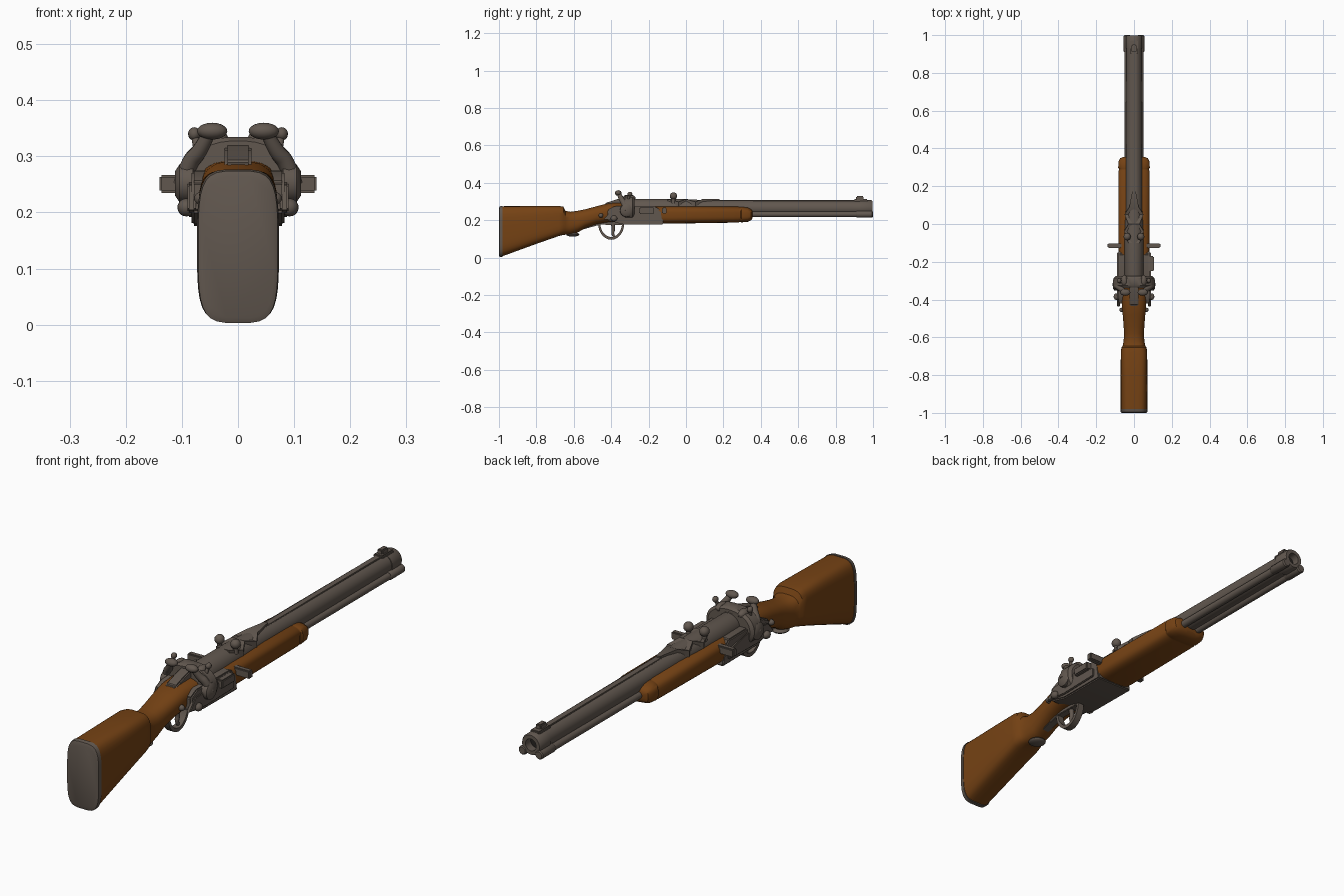
import bpy, bmesh, math
from mathutils import Vector

if "Cube" in bpy.data.objects:
    bpy.data.objects.remove(bpy.data.objects["Cube"])


def material(name, rgb):
    m = bpy.data.materials.new(name)
    m.diffuse_color = (*rgb, 1)
    m.use_nodes = True
    m.node_tree.nodes["Principled BSDF"].inputs["Base Color"].default_value = m.diffuse_color
    return m


WOOD = material("brown_wood", (0.18, 0.055, 0.007))
STEEL = material("worn_steel", (0.12, 0.096, 0.078))
DARK = material("dark_bore", (0.02, 0.017, 0.015))


def finish(name, bm, mat):
    bmesh.ops.recalc_face_normals(bm, faces=bm.faces)
    me = bpy.data.meshes.new(name)
    bm.to_mesh(me)
    bm.free()
    me.materials.append(mat)
    ob = bpy.data.objects.new(name, me)
    bpy.context.collection.objects.link(ob)
    me.shade_smooth()
    me.set_sharp_from_angle(angle=math.radians(35))
    return ob


def loft(name, mat, sections, n=32):
    """Sections (y, z low, z high, half width, squareness) joined along y."""
    bm = bmesh.new()
    rings = []
    for y, lo, hi, w, p in sections:
        ring = []
        for i in range(n):
            a = 2 * math.pi * (i + 0.5) / n
            c, s = math.cos(a), math.sin(a)
            x = w * math.copysign(abs(c) ** (2 / p), c)
            z = (lo + hi) / 2 + (hi - lo) / 2 * math.copysign(abs(s) ** (2 / p), s)
            ring.append(bm.verts.new((x, y, z)))
        rings.append(ring)
    for a, b in zip(rings, rings[1:]):
        for i in range(n):
            j = (i + 1) % n
            bm.faces.new((a[i], a[j], b[j], b[i]))
    bm.faces.new(rings[0])
    bm.faces.new(rings[-1])
    return finish(name, bm, mat)


def lathe(name, mat, profile, center, axis="Y", n=24):
    """Turn (distance, radius) pairs about an axis through center."""
    bm = bmesh.new()
    rings = []
    for d, r in profile:
        ring = []
        for i in range(n):
            a = 2 * math.pi * i / n
            u, v = r * math.cos(a), r * math.sin(a)
            off = {"Y": (u, d, v), "X": (d, u, v), "Z": (u, v, d)}[axis]
            ring.append(bm.verts.new(Vector(center) + Vector(off)))
        rings.append(ring)
    for a, b in zip(rings, rings[1:]):
        for i in range(n):
            j = (i + 1) % n
            bm.faces.new((a[i], a[j], b[j], b[i]))
    bm.faces.new(rings[0])
    bm.faces.new(rings[-1])
    return finish(name, bm, mat)


def box(name, center, size, mat=STEEL, bevel=0.004):
    bm = bmesh.new()
    bmesh.ops.create_cube(bm, size=1)
    for v in bm.verts:
        v.co = Vector([v.co[i] * size[i] + center[i] for i in range(3)])
    bmesh.ops.bevel(bm, geom=bm.edges[:], offset=bevel, segments=2, affect='EDGES')
    return finish(name, bm, mat)


def ball(name, center, size, mat=STEEL):
    bm = bmesh.new()
    bmesh.ops.create_uvsphere(bm, u_segments=16, v_segments=10, radius=1)
    for v in bm.verts:
        v.co = Vector([v.co[i] * size[i] + center[i] for i in range(3)])
    return finish(name, bm, mat)


def plate(name, outline, x0, x1, bevel=0.005):
    """Side outline of (y, z) points, extruded across x."""
    bm = bmesh.new()
    f = bm.faces.new([bm.verts.new((x0, y, z)) for y, z in outline])
    ext = bmesh.ops.extrude_face_region(bm, geom=[f])
    for v in ext["geom"]:
        if isinstance(v, bmesh.types.BMVert):
            v.co.x = x1
    bmesh.ops.bevel(bm, geom=bm.edges[:], offset=bevel, segments=2, affect='EDGES')
    return finish(name, bm, STEEL)


def rod(name, points, radius):
    """Smooth bent rod; points carry a relative thickness."""
    cu = bpy.data.curves.new(name, 'CURVE')
    cu.dimensions = '3D'
    cu.bevel_depth = radius
    cu.bevel_resolution = 3
    cu.use_fill_caps = True
    sp = cu.splines.new('NURBS')
    sp.points.add(len(points) - 1)
    for p, (x, y, z, t) in zip(sp.points, points):
        p.co = (x, y, z, 1)
        p.radius = t
    sp.order_u = 3
    sp.use_endpoint_u = True
    sp.resolution_u = 6
    cu.materials.append(STEEL)
    ob = bpy.data.objects.new(name, cu)
    bpy.context.collection.objects.link(ob)
    return ob


# Stock, butt plate and grip cap
loft("stock", WOOD, [
    (-0.985, 0.006, 0.274, 0.071, 4), (-0.97, 0.011, 0.275, 0.071, 4),
    (-0.80, 0.073, 0.276, 0.071, 4), (-0.68, 0.115, 0.276, 0.070, 4),
    (-0.655, 0.121, 0.272, 0.067, 3.5), (-0.645, 0.122, 0.25, 0.06, 3),
    (-0.62, 0.122, 0.245, 0.055, 2.6), (-0.58, 0.133, 0.25, 0.053, 2.5),
    (-0.54, 0.157, 0.258, 0.055, 2.5), (-0.48, 0.178, 0.274, 0.060, 2.5),
    (-0.41, 0.190, 0.292, 0.066, 2.5), (-0.34, 0.190, 0.292, 0.068, 3)])
loft("butt_plate", STEEL, [
    (-1.0, 0.012, 0.264, 0.064, 4), (-0.996, 0.003, 0.274, 0.071, 4),
    (-0.98, 0.004, 0.277, 0.073, 4)])
ball("grip_cap", (0, -0.605, 0.123), (0.035, 0.035, 0.011))

# Fore-end and its nose groove
loft("fore_end", WOOD, [
    (-0.27, 0.187, 0.272, 0.078, 3.5), (-0.10, 0.181, 0.276, 0.082, 3.5),
    (0.28, 0.187, 0.273, 0.083, 3.5), (0.285, 0.189, 0.271, 0.080, 3.5),
    (0.292, 0.189, 0.271, 0.080, 3.5), (0.297, 0.188, 0.272, 0.084, 3.5),
    (0.33, 0.191, 0.268, 0.082, 3.5), (0.348, 0.199, 0.26, 0.074, 3.2),
    (0.356, 0.21, 0.25, 0.055, 3)])

# Barrel, side tubes and muzzle
Z = 0.264
lathe("barrel", STEEL, [(-0.32, 0.046), (-0.30, 0.05), (-0.03, 0.05), (0.10, 0.043),
      (0.93, 0.040), (0.93, 0.043), (0.99, 0.043), (0.997, 0.039), (0.997, 0.024),
      (0.96, 0.024)], (0, 0, Z), n=32)
lathe("bore", DARK, [(0.961, 0.023), (0.965, 0.023)], (0, 0, Z))
box("top_rib", (0, 0.50, 0.302), (0.026, 0.80, 0.010), bevel=0.002)
for s in (-1, 1):
    lathe("side_tube", STEEL, [(0.10, 0.015), (0.93, 0.015)], (s * 0.036, 0, 0.231), n=16)
    lathe("tube_end", STEEL, [(0.91, 0.015), (0.915, 0.018), (0.995, 0.018), (1.0, 0.014)],
          (s * 0.037, 0, 0.232), n=16)
box("front_sight_base", (0, 0.935, 0.305), (0.042, 0.075, 0.014))
box("front_sight", (0, 0.93, 0.317), (0.024, 0.04, 0.024))

# Rear sight: spear-shaped base with two knobs
bm = bmesh.new()
half = [(-0.10, 0.03), (-0.04, 0.052), (0.0, 0.03), (0.05, 0.05), (0.09, 0.025), (0.18, 0.008)]
vs = [bm.verts.new((x, y, 0.313 if x < 0.045 else 0.298)) for y, x in half]
ws = [bm.verts.new((-x, y, 0.313 if x < 0.045 else 0.298)) for y, x in half]
for i in range(len(half) - 1):
    bm.faces.new((vs[i], vs[i + 1], ws[i + 1], ws[i]))
ext = bmesh.ops.extrude_face_region(bm, geom=bm.faces[:])
for v in ext["geom"]:
    if isinstance(v, bmesh.types.BMVert):
        v.co.z -= 0.025
finish("rear_sight_base", bm, STEEL)
for s in (-1, 1):
    lathe("sight_post", STEEL, [(0.29, 0.011), (0.32, 0.009)], (s * 0.036, -0.067, 0), "Z", 12)
    ball("sight_knob", (s * 0.036, -0.067, 0.329), (0.019, 0.02, 0.019))

# Receiver
plate("receiver", [(-0.42, 0.20), (-0.34, 0.178), (-0.12, 0.176), (-0.13, 0.245),
                   (-0.16, 0.272), (-0.38, 0.275), (-0.42, 0.255)], -0.083, 0.083)
plate("tang", [(-0.44, 0.278), (-0.31, 0.29), (-0.27, 0.318), (-0.30, 0.326),
               (-0.36, 0.315), (-0.43, 0.292)], -0.024, 0.024)
loft("breech_flange", STEEL, [(-0.335, 0.19, 0.328, 0.095, 2.2), (-0.325, 0.185, 0.335, 0.108, 2.2),
                              (-0.285, 0.185, 0.335, 0.108, 2.2), (-0.275, 0.19, 0.328, 0.095, 2.2)])
box("cross_bar", (0, -0.115, 0.251), (0.28, 0.024, 0.032))
box("side_catch", (0.092, -0.21, 0.25), (0.026, 0.08, 0.034))

# Hammers and lock parts on both sides
for s in (-1, 1):
    plate("lock_plate", [(-0.44, 0.205), (-0.33, 0.192), (-0.15, 0.196), (-0.15, 0.232),
                         (-0.27, 0.26), (-0.40, 0.25)], s * 0.075, s * 0.09, 0.003)
    lathe("hammer_pivot", STEEL, [(s * 0.08, 0.036), (s * 0.104, 0.034), (s * 0.112, 0.022)],
          (0, -0.318, 0.252), "X")
    rod("hammer_arm", [(s * 0.10, -0.32, 0.25, 1), (s * 0.088, -0.33, 0.29, 1),
                       (s * 0.066, -0.345, 0.31, 0.9), (s * 0.05, -0.36, 0.345, 0.7)], 0.016)
    ball("hammer_spur", (s * 0.046, -0.362, 0.345), (0.027, 0.018, 0.015))
    ball("hammer_nose", (s * 0.05, -0.30, 0.318), (0.018, 0.03, 0.017))
    rod("side_lever", [(s * 0.07, -0.31, 0.29, 1), (s * 0.074, -0.31, 0.32, 1),
                       (s * 0.077, -0.30, 0.338, 1)], 0.007)
    ball("lever_knob", (s * 0.078, -0.30, 0.34), (0.011, 0.013, 0.012))
    ball("lock_screw", (s * 0.092, -0.385, 0.209), (0.016, 0.018, 0.016))
    ball("tang_screw", (s * 0.064, -0.455, 0.225), (0.014, 0.012, 0.012))

# Trigger guard and trigger
bm = bmesh.new()
prev = None
for i in range(25):
    a = math.pi * (1 + i / 24)
    row = []
    for r, x in ((1, -0.014), (1, 0.014), (0.83, 0.014), (0.83, -0.014)):
        row.append(bm.verts.new((x, -0.40 + 0.07 * r * math.cos(a),
                                 0.185 + 0.088 * (r + 0.02) * math.sin(a))))
    if prev:
        for k in range(4):
            bm.faces.new((prev[k], prev[(k + 1) % 4], row[(k + 1) % 4], row[k]))
    prev = row
finish("trigger_guard", bm, STEEL)
rod("trigger", [(0, -0.395, 0.195, 1.3), (0, -0.385, 0.155, 1.1),
                (0, -0.395, 0.13, 0.9), (0, -0.385, 0.112, 0.7)], 0.009)
plate("guard_tang", [(-0.56, 0.148), (-0.46, 0.176), (-0.34, 0.174), (-0.34, 0.19),
                     (-0.46, 0.19), (-0.56, 0.158)], -0.016, 0.016, 0.002)
